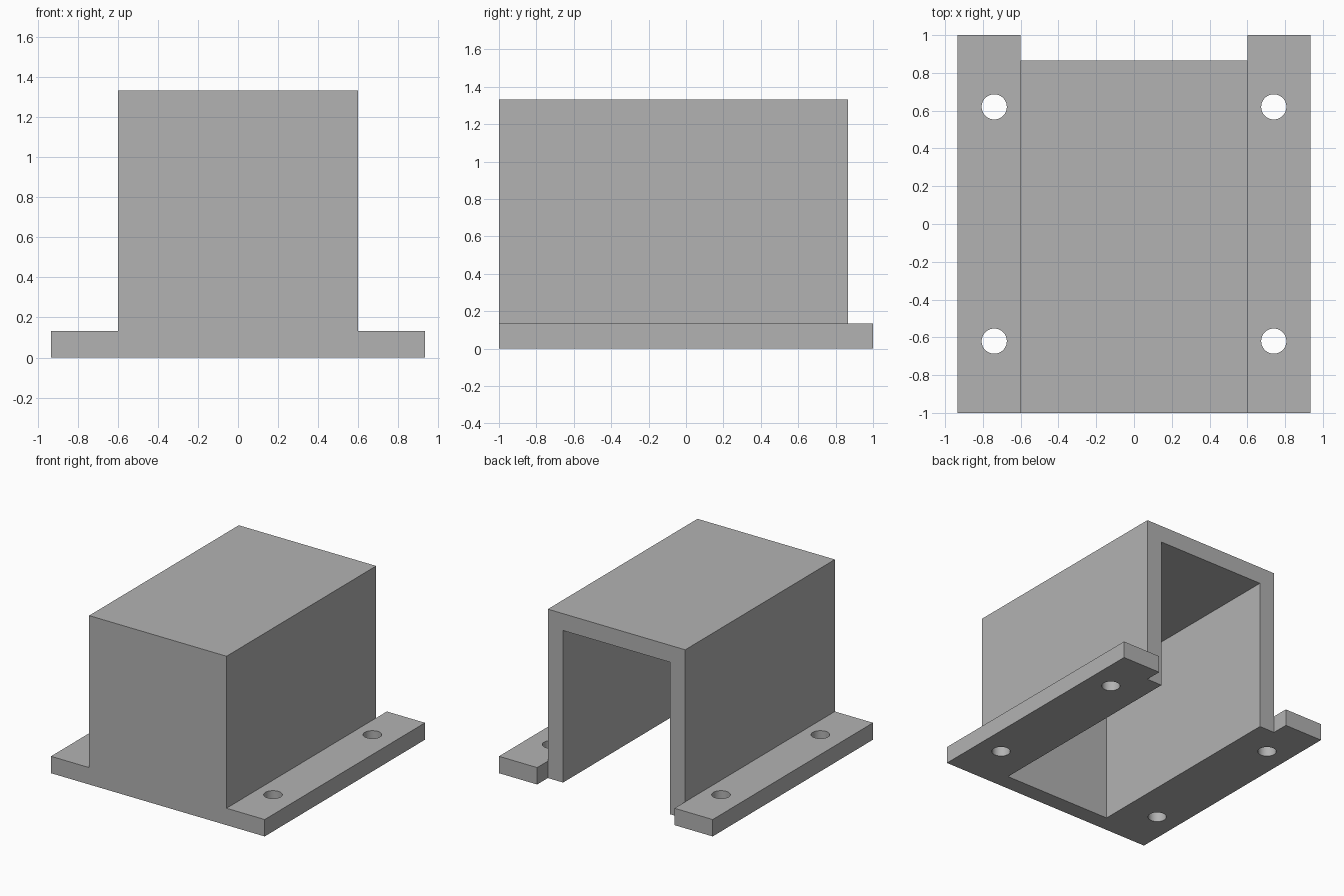
import bpy, bmesh
from math import radians

cube = bpy.data.objects.get("Cube")
if cube:
    bpy.data.objects.remove(cube, do_unlink=True)

T = 2 / 15             # wall, roof and flange thickness
HALF_W = 14 / 15       # half width over the flanges
BOX_W = 0.6            # half width of the housing
HEIGHT = 4 / 3
HOLE_X, HOLE_Y, HOLE_R = 0.74, 0.62, T / 2

grey = bpy.data.materials.new("plain grey")
grey.use_nodes = True
colour = (0.448, 0.448, 0.448, 1)
grey.diffuse_color = colour
grey.node_tree.nodes["Principled BSDF"].inputs["Base Color"].default_value = colour


def make_object(name, bm):
    bmesh.ops.recalc_face_normals(bm, faces=bm.faces)
    mesh = bpy.data.meshes.new(name)
    bm.to_mesh(mesh)
    bm.free()
    mesh.materials.append(grey)
    obj = bpy.data.objects.new(name, mesh)
    bpy.context.collection.objects.link(obj)
    return obj


def prism(name, profile, y0, y1):
    """Extrude an x-z outline from y0 to y1."""
    bm = bmesh.new()
    face = bm.faces.new([bm.verts.new((x, y0, z)) for x, z in profile])
    moved = bmesh.ops.extrude_face_region(bm, geom=[face])["geom"]
    verts = [v for v in moved if isinstance(v, bmesh.types.BMVert)]
    bmesh.ops.translate(bm, vec=(0, y1 - y0, 0), verts=verts)
    return make_object(name, bm)


def rectangle(half, bottom, top):
    return [(-half, bottom), (half, bottom), (half, top), (-half, top)]


# Housing and flanges share one hat-shaped section
right = [(HALF_W, 0), (HALF_W, T), (BOX_W, T), (BOX_W, HEIGHT)]
left = [(-x, z) for x, z in reversed(right)]
bracket = prism("flanged_housing", right + left, -1, 1)

# Hollow inside, open below and behind, and the cut-back rear end
cutters = [
    prism("pocket_cutter", rectangle(BOX_W - T, -1, HEIGHT - T), T - 1, 2),
    prism("rear_cutter", rectangle(BOX_W, -1, 2), 1 - T, 2),
]

# Screw holes through the flanges
for sx in (-1, 1):
    for sy in (-1, 1):
        bm = bmesh.new()
        bmesh.ops.create_cone(bm, cap_ends=True, segments=48, radius1=HOLE_R,
                              radius2=HOLE_R, depth=1)
        bmesh.ops.translate(bm, vec=(sx * HOLE_X, sy * HOLE_Y, 0), verts=bm.verts)
        cutters.append(make_object("hole_cutter", bm))

bpy.context.view_layer.objects.active = bracket
bracket.select_set(True)
for cutter in cutters:
    cutter.hide_render = True
    mod = bracket.modifiers.new("cut", "BOOLEAN")
    mod.operation, mod.solver, mod.object = "DIFFERENCE", "EXACT", cutter
    bpy.ops.object.modifier_apply(modifier=mod.name)
    bpy.data.objects.remove(cutter, do_unlink=True)

bpy.ops.object.shade_smooth_by_angle(angle=radians(30))
